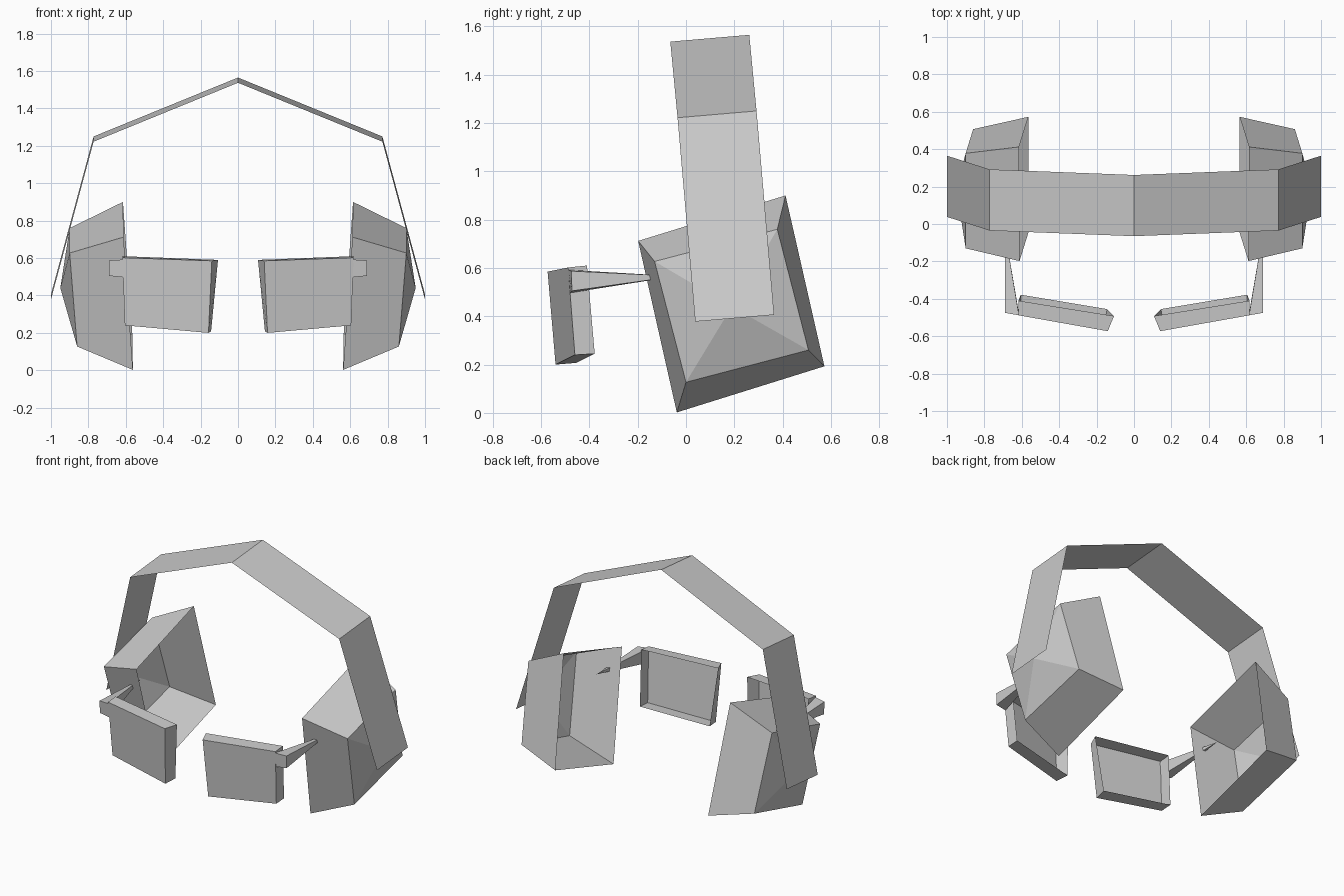
import bpy
import bmesh
from mathutils import Vector

if "Cube" in bpy.data.objects:
    bpy.data.objects.remove(bpy.data.objects["Cube"])


def mirrored_object(name, bm):
    """Turn a right-hand half into an object mirrored across x = 0."""
    bmesh.ops.recalc_face_normals(bm, faces=bm.faces)
    mesh = bpy.data.meshes.new(name)
    bm.to_mesh(mesh)
    bm.free()
    obj = bpy.data.objects.new(name, mesh)
    bpy.context.collection.objects.link(obj)
    mod = obj.modifiers.new("mirror", 'MIRROR')
    mod.use_clip = True
    return obj


def add_ring(bm, points):
    return [bm.verts.new(p) for p in points]


def bridge(bm, a, b, closed=True):
    """Quads between two rings or strips with equal counts."""
    n = len(a)
    for i in range(n if closed else n - 1):
        j = (i + 1) % n
        bm.faces.new((a[i], a[j], b[j], b[i]))


def fan(bm, ring, tip):
    """Triangles from a ring to one tip point."""
    t = bm.verts.new(tip)
    for i in range(len(ring)):
        bm.faces.new((ring[i], ring[(i + 1) % len(ring)], t))


# Headband: thin folded strip, leaning slightly back
bm = bmesh.new()
front_edge = [(0, -0.065, 1.537), (0.772, -0.035, 1.222), (1.0, 0.038, 0.378)]
width = Vector((0, 0.327, 0.028))
a = add_ring(bm, front_edge)
b = add_ring(bm, [Vector(p) + width for p in front_edge])
bridge(bm, a, b, closed=False)
mirrored_object("headband", bm)

# Ear cups: tapered shells, open towards the head, with a shallow domed outside
bm = bmesh.new()
rim = add_ring(bm, [(0.612, -0.198, 0.712), (0.615, 0.412, 0.9),
                    (0.565, 0.573, 0.193), (0.562, -0.038, 0.002)])
outer = add_ring(bm, [(0.90, -0.13, 0.627), (0.90, 0.378, 0.76),
                      (0.86, 0.507, 0.26), (0.86, 0.0, 0.127)])
bridge(bm, rim, outer)
fan(bm, outer, (0.95, 0.19, 0.44))
mirrored_object("ear_cup", bm)

# Eye panels: shallow trays with a closed front and an open back
bm = bmesh.new()
front = add_ring(bm, [(0.14, -0.573, 0.585), (0.618, -0.488, 0.602),
                      (0.605, -0.46, 0.24), (0.158, -0.54, 0.2)])
back = add_ring(bm, [(0.107, -0.492, 0.59), (0.618, -0.41, 0.61),
                     (0.605, -0.378, 0.245), (0.144, -0.455, 0.207)])
bridge(bm, front, back)
bm.faces.new(front)
mirrored_object("eye_panel", bm)

# Panel arms: pointed spikes running from the panels into the cups
bm = bmesh.new()
base = add_ring(bm, [(0.615, -0.488, 0.592), (0.69, -0.475, 0.587),
                     (0.69, -0.472, 0.505), (0.615, -0.478, 0.497)])
bm.faces.new(base)
fan(bm, base, (0.69, -0.04, 0.566))
mirrored_object("panel_arm", bm)
